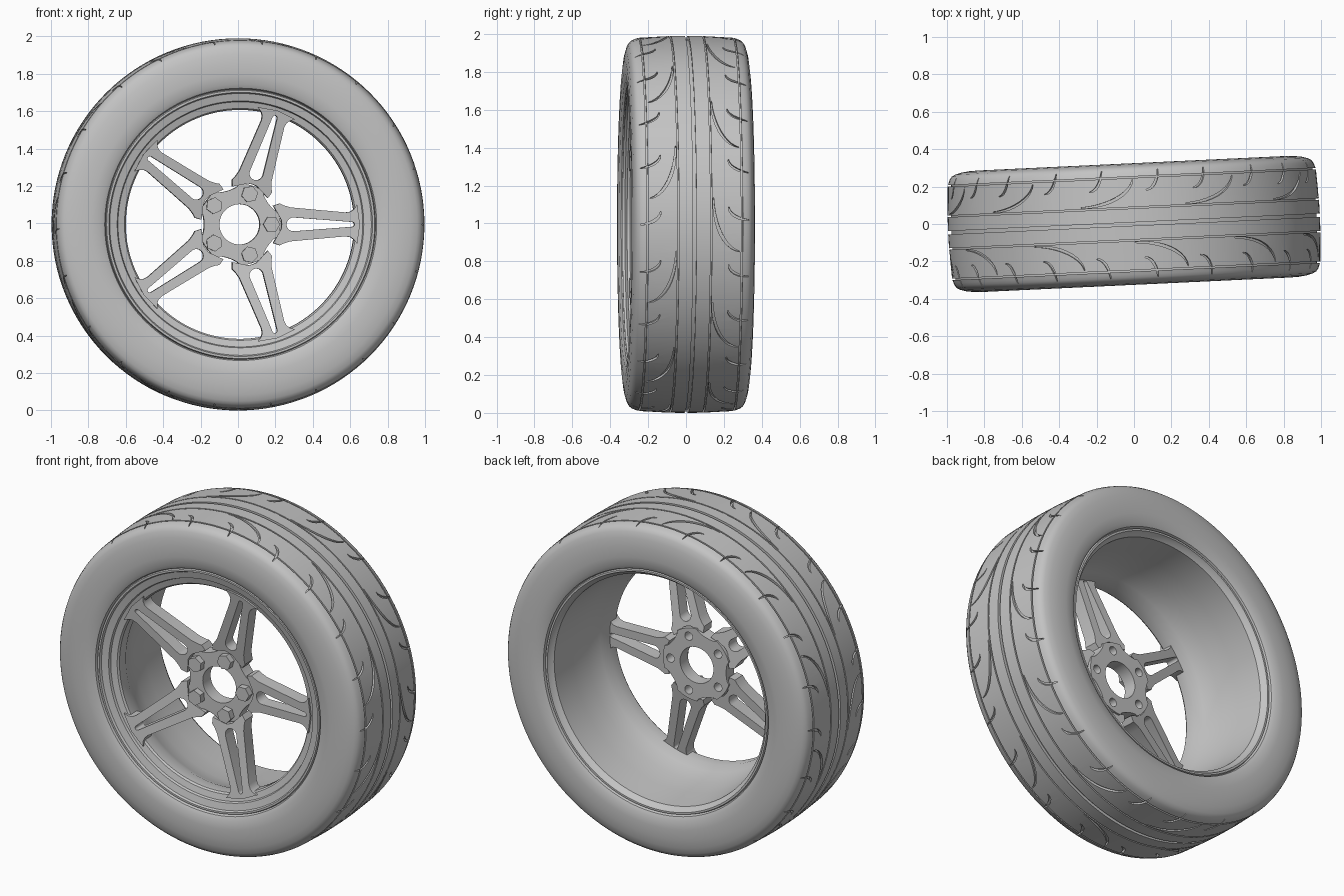
import bpy, bmesh
from math import sin, cos, pi, radians
from mathutils import Matrix

cube = bpy.data.objects.get("Cube")
if cube:
    bpy.data.objects.remove(cube)

grey = bpy.data.materials.new("plain grey")
grey.use_nodes = True
colour = (0.55, 0.55, 0.55, 1)
grey.diffuse_color = colour
for node in grey.node_tree.nodes:
    if node.type == 'BSDF_PRINCIPLED':
        node.inputs["Base Color"].default_value = colour

# The wheel's axis is local y, and the whole wheel is steered slightly
STAND = Matrix.Translation((0, 0, 0.995)) @ Matrix.Rotation(radians(2.7), 4, 'Z')
parts = []


def add(name, mesh, angle=0):
    ob = bpy.data.objects.new(name, mesh)
    bpy.context.collection.objects.link(ob)
    ob.matrix_world = STAND @ Matrix.Rotation(angle, 4, 'Y')
    if not mesh.materials:
        mesh.materials.append(grey)
    parts.append(ob)
    return ob


def finish(bm, name):
    bmesh.ops.remove_doubles(bm, verts=bm.verts, dist=1e-5)
    bmesh.ops.recalc_face_normals(bm, faces=bm.faces)
    mesh = bpy.data.meshes.new(name)
    bm.to_mesh(mesh)
    bm.free()
    return mesh


def polar(r, y, t):
    return (r * sin(t), y, r * cos(t))


def loft(bm, rings, closed):
    """Skin a list of equal vertex loops."""
    loops = [[bm.verts.new(p) for p in ring] for ring in rings]
    n = len(loops[0])
    pairs = list(zip(loops, loops[1:]))
    if closed:
        pairs.append((loops[-1], loops[0]))
    else:
        bm.faces.new(loops[0])
        bm.faces.new(loops[-1])
    for a, b in pairs:
        for i in range(n):
            j = (i + 1) % n
            bm.faces.new((a[i], a[j], b[j], b[i]))


def lathe(name, profile, steps=128):
    bm = bmesh.new()
    loft(bm, [[polar(r, y, 2 * pi * k / steps) for r, y in profile]
              for k in range(steps)], True)
    return finish(bm, name)


def evaluated(ob):
    deps = bpy.context.evaluated_depsgraph_get()
    return bpy.data.meshes.new_from_object(ob.evaluated_get(deps))


def plate(name, outlines, front, back, slope=0):
    """Extrude flat outlines with holes along the axis, leaning with radius."""
    curve = bpy.data.curves.new(name, 'CURVE')
    curve.dimensions = '2D'
    curve.fill_mode = 'BOTH'
    curve.extrude = (back - front) / 2
    for pts in outlines:
        spline = curve.splines.new('POLY')
        spline.points.add(len(pts) - 1)
        for point, (u, v) in zip(spline.points, pts):
            point.co = (u, v, 0, 1)
        spline.use_cyclic_u = True
    ob = bpy.data.objects.new(name, curve)
    bpy.context.collection.objects.link(ob)
    flat = evaluated(ob)
    bpy.data.objects.remove(ob)
    bm = bmesh.new()
    bm.from_mesh(flat)
    for v in bm.verts:
        x, y, z = v.co
        v.co = (x, (front + back) / 2 - z + slope * x, y)
    return finish(bm, name)


def arc(cx, cy, r, start=0, end=360, n=24):
    return [(cx + r * cos(radians(start + (end - start) * i / n)),
             cy + r * sin(radians(start + (end - start) * i / n)))
            for i in range(n if end - start == 360 else n + 1)]


# Tyre: lathed section with five grooves around the tread
def crown(y):
    return 0.995 - 0.16 * y * y - 0.25 * max(0, abs(y) - 0.25)


side = [(0.722, 0.295), (0.728, 0.308), (0.75, 0.319), (0.80, 0.325), (0.86, 0.324),
        (0.91, 0.318), (0.945, 0.308), (0.962, 0.298), (0.972, 0.285)]
tread = []
for g in (-0.25, -0.087, 0, 0.087, 0.25):
    w = 0.009 if g == 0 else 0.004
    tread += [(crown(g - w), g - w), (crown(g) - 0.018, g - w),
              (crown(g) - 0.018, g + w), (crown(g + w), g + w)]
profile = ([(r, -y) for r, y in side] + [(crown(0.27), -0.27)] + tread
           + [(crown(0.27), 0.27)] + side[::-1])
tyre = add("tyre", lathe("tyre", profile))


# Curved tread cuts: long hooks and short shoulder commas on both sides
def hook(bm, sign, start, y0, wide, long, half, n=10):
    rings = []
    for i in range(n + 1):
        t = radians(84) * i / n
        y, s = y0 + wide * (1 - cos(t)), long * sin(t)
        ds, dy = long * cos(t), wide * sin(t)
        length = (ds * ds + dy * dy) ** 0.5
        h = half * (0.25 + 0.75 * sin(pi * i / n))
        ring = []
        for k, top in ((-1, False), (1, False), (1, True), (-1, True)):
            yy = y + k * h * ds / length
            ss = s - k * h * dy / length
            r = crown(yy) + (0.03 if top else -0.015)
            ring.append(polar(r, sign * yy, start + ss))
        rings.append(ring)
    loft(bm, rings, False)


bm = bmesh.new()
COUNT = 11
pitch = 2 * pi / COUNT
for sign in (-1, 1):
    for k in range(COUNT):
        a = pitch * (k + (0.5 if sign > 0 else 0))
        hook(bm, sign, a, 0.098, 0.155, 0.29, 0.008)
        hook(bm, sign, a + 0.05, 0.18, 0.12, 0.07, 0.007, 6)
        hook(bm, sign, a + 0.36, 0.18, 0.12, 0.07, 0.007, 6)
cutter = add("tread_cutter", finish(bm, "tread_cutter"))
parts.remove(cutter)
cut = tyre.modifiers.new("tread", 'BOOLEAN')
cut.operation = 'DIFFERENCE'
cut.solver = 'EXACT'
cut.object = cutter
bpy.context.view_layer.update()
carved = evaluated(tyre)
tyre.modifiers.clear()
if len(carved.polygons) > 1000:
    tyre.data = carved
bpy.data.objects.remove(cutter)

# Rim: stepped front lip and a barrel that opens toward the back
rim = [(0.724, -0.285), (0.717, -0.303), (0.706, -0.303), (0.700, -0.290),
       (0.660, -0.280), (0.655, -0.266), (0.620, -0.256), (0.612, -0.245),
       (0.612, -0.180), (0.635, -0.130), (0.660, -0.030), (0.672, 0.10),
       (0.682, 0.270), (0.698, 0.285), (0.706, 0.303), (0.717, 0.303), (0.724, 0.285)]
add("rim", lathe("rim", rim))

# Hub: scalloped plate with a centre bore and five bolt holes
FIVE = [2 * pi * k / 5 for k in range(5)]
BOLT_R = 0.17
outer = []
for i in range(120):
    t = 2 * pi * i / 120
    r = 0.218 - 0.028 * max(0, -cos(5 * t)) ** 0.5
    outer.append((r * cos(t), r * sin(t)))
holes = [arc(0, 0, 0.108, n=48)]
holes += [arc(BOLT_R * cos(t), BOLT_R * sin(t), 0.025) for t in FIVE]
add("hub", plate("hub", [outer] + holes, -0.19, -0.11))

# Spokes: five twin-armed spokes, each with a tapered slot
edge = [(0.18, 0.100), (0.215, 0.112), (0.235, 0.102), (0.27, 0.091), (0.42, 0.077),
        (0.565, 0.064), (0.59, 0.068), (0.607, 0.080), (0.625, 0.105)]
pocket = [(0.205, -0.055), (0.222, -0.025), (0.225, 0), (0.222, 0.025), (0.205, 0.055)]
outline = edge + [(0.64, 0)] + [(u, -v) for u, v in reversed(edge)] + pocket
slot = arc(0.287, 0, 0.037, 90, 270, 12) + arc(0.598, 0, 0.013, -90, 90, 8)
spoke = plate("spoke", [outline, slot], -0.165, -0.085, slope=-0.17)

# Bolts: hexagonal heads
head = plate("bolt", [arc(BOLT_R, 0, 0.045, n=6)], -0.228, -0.185)
for k, t in enumerate(FIVE):
    add(f"spoke_{k + 1}", spoke, t)
    add(f"bolt_{k + 1}", head, t)

# Smooth shading with crisp edges
bpy.ops.object.select_all(action='DESELECT')
for ob in parts:
    ob.select_set(True)
bpy.context.view_layer.objects.active = tyre
bpy.ops.object.shade_smooth_by_angle(angle=radians(30))
